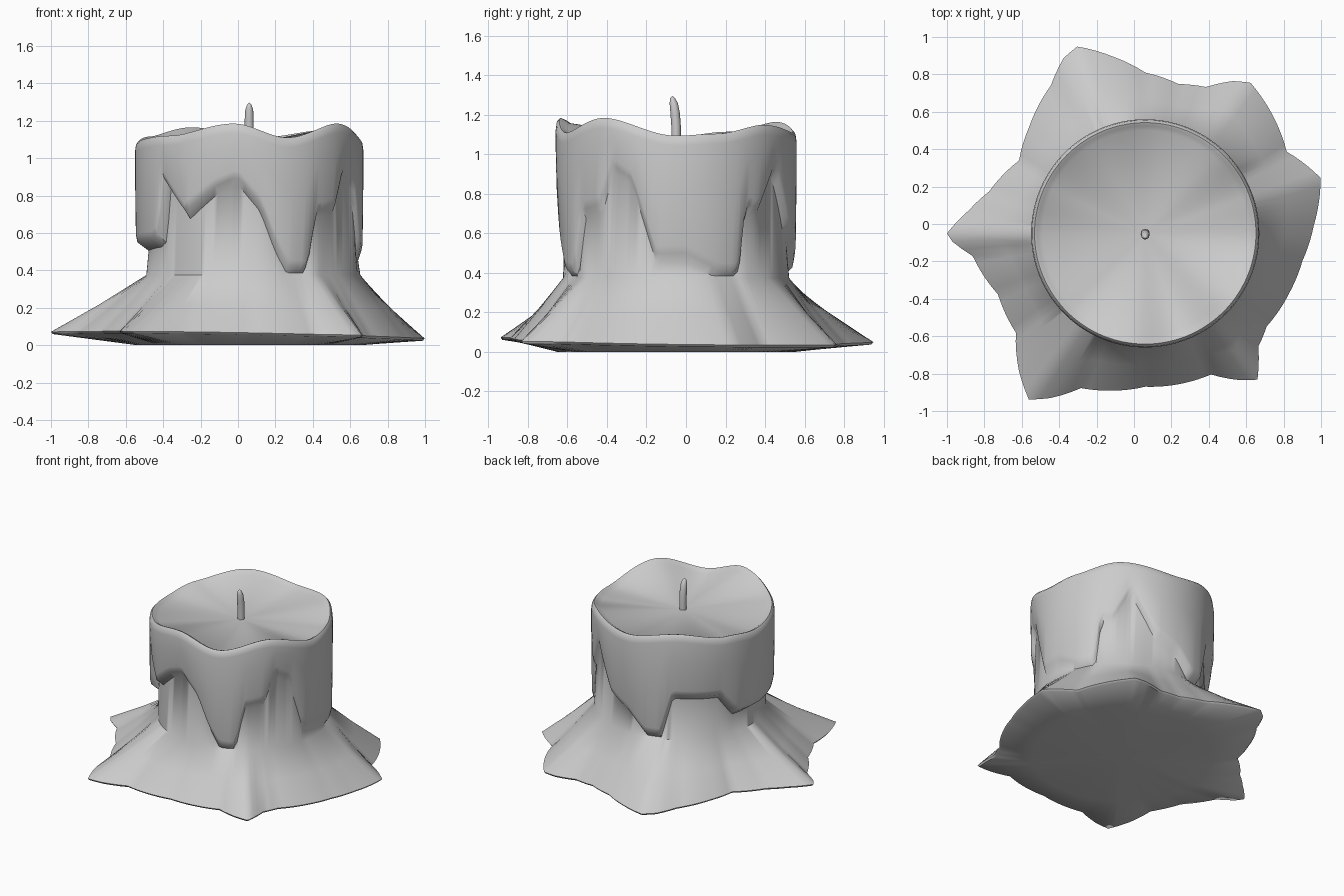
import bpy, bmesh, math

if "Cube" in bpy.data.objects:
    bpy.data.objects.remove(bpy.data.objects["Cube"])

CX, CY, N = 0.06, -0.05, 144

# Outer edge of the melted wax puddle, plan view
PUDDLE = [(1.0, .24), (.82, .38), (.63, .75), (.52, .77), (.39, .73), (.23, .75),
          (.06, .81), (-.12, .89), (-.3, .95), (-.37, .89), (-.43, .75), (-.55, .53),
          (-.62, .33), (-.77, .19), (-.88, .09), (-1.0, -.04), (-.97, -.1), (-.86, -.19),
          (-.73, -.37), (-.64, -.57), (-.6, -.8), (-.56, -.94), (-.45, -.93), (-.3, -.87),
          (.06, -.87), (.4, -.81), (.55, -.84), (.65, -.84), (.66, -.66), (.7, -.56),
          (.83, -.37), (.9, -.2), (.96, 0)]
# Lower edge of the dripping wax layer: angle, height
DRIPS = [(-150, .57), (-144, .6), (-140, .9), (-125, .72), (-108, .85), (-96, .9), (-84, .76),
         (-76, .55), (-69, .42), (-59, .41), (-53, .72), (-40, .75), (-33, .95), (-22, .88),
         (-10, .5), (5, .5), (22, .41), (32, .41), (36, .75), (44, .73), (56, .95),
         (72, .65), (88, .56), (100, .43), (110, .43), (118, .72), (150, .7), (162, .55),
         (185, .55)]
# Wavy top rim: angle, height
RIM = [(-135, 1.12), (-98, 1.185), (-70, 1.11), (-38, 1.185), (0, 1.095), (20, 1.105),
       (48, 1.15), (85, 1.11), (121, 1.165), (155, 1.115), (180, 1.09)]


def around(table, a, smooth=False):
    """Periodic interpolation of (angle, value) pairs."""
    t = sorted((k % 360, v) for k, v in table)
    t = [(t[-1][0] - 360, t[-1][1])] + t + [(t[0][0] + 360, t[0][1])]
    a %= 360
    for (a0, v0), (a1, v1) in zip(t, t[1:]):
        if a0 <= a <= a1:
            f = (a - a0) / max(a1 - a0, 1e-6)
            if smooth:
                f = f * f * (3 - 2 * f)
            return v0 + (v1 - v0) * f


polar = []
for x, y in PUDDLE:
    polar.append((math.degrees(math.atan2(y - CY, x - CX)), math.hypot(x - CX, y - CY)))
# snap to sampled directions so that the puddle tips stay sharp
step = 360 / N
polar = [(round(a / step) * step, r) for a, r in polar]


def profile(a):
    """Radius/height pairs from the underside up to the top surface."""
    R = around(polar, a)
    drip = around(DRIPS, a)
    top = around(RIM, a, True)
    edge = 0.055 + 0.02 * math.cos(math.radians(a - 215))
    neck = 0.572 + 0.022 * math.cos(math.radians(a))
    under = max(drip - 0.045, 0.385)
    return [(0.60, 0), (R - 0.01, edge - 0.012), (R, edge),
            (neck + (R - neck) * .5, (edge + .38) / 2 - .01), (neck, .375),
            (neck - .012, under), (0.598, drip), (0.606, drip + .04),
            (0.61, drip * .4 + top * .6), (0.61, top - .05), (0.605, top - .015),
            (0.592, top), (0.575, top - .007), (0.55, top - .025)]


def finish(bm, name, angle):
    bmesh.ops.recalc_face_normals(bm, faces=bm.faces)
    me = bpy.data.meshes.new(name)
    bm.to_mesh(me)
    bm.free()
    ob = bpy.data.objects.new(name, me)
    bpy.context.collection.objects.link(ob)
    bpy.ops.object.select_all(action='DESELECT')
    ob.select_set(True)
    bpy.context.view_layer.objects.active = ob
    bpy.ops.object.shade_smooth_by_angle(angle=math.radians(angle))


def bridge(bm, cols, bottom, top):
    """Skin columns of vertices and close both ends with fans."""
    for i, c in enumerate(cols):
        d = cols[(i + 1) % len(cols)]
        for j in range(len(c) - 1):
            bm.faces.new((c[j], d[j], d[j + 1], c[j + 1]))
        bm.faces.new((bottom, d[0], c[0]))
        bm.faces.new((top, c[-1], d[-1]))


# Wax body: pillar, drips and puddle
bm = bmesh.new()
cols = []
for i in range(N):
    a = i * step
    c, s = math.cos(math.radians(a)), math.sin(math.radians(a))
    cols.append([bm.verts.new((CX + r * c, CY + r * s, z)) for r, z in profile(a)])
bridge(bm, cols, bm.verts.new((CX, CY, 0)), bm.verts.new((CX, CY, 1.075)))
finish(bm, "candle_wax", 50)

# Wick: slightly bent tapered cord
bm = bmesh.new()
path = [(-.05, 1.05, .024), (-.05, 1.14, .024), (-.055, 1.21, .024),
        (-.062, 1.26, .021), (-.068, 1.285, .012)]
cols = []
for i in range(12):
    t = i * math.tau / 12
    cols.append([bm.verts.new((CX + r * math.cos(t), y + r * math.sin(t), z)) for y, z, r in path])
bridge(bm, cols, bm.verts.new((CX, -.05, 1.05)), bm.verts.new((CX, -.07, 1.297)))
finish(bm, "wick", 60)
